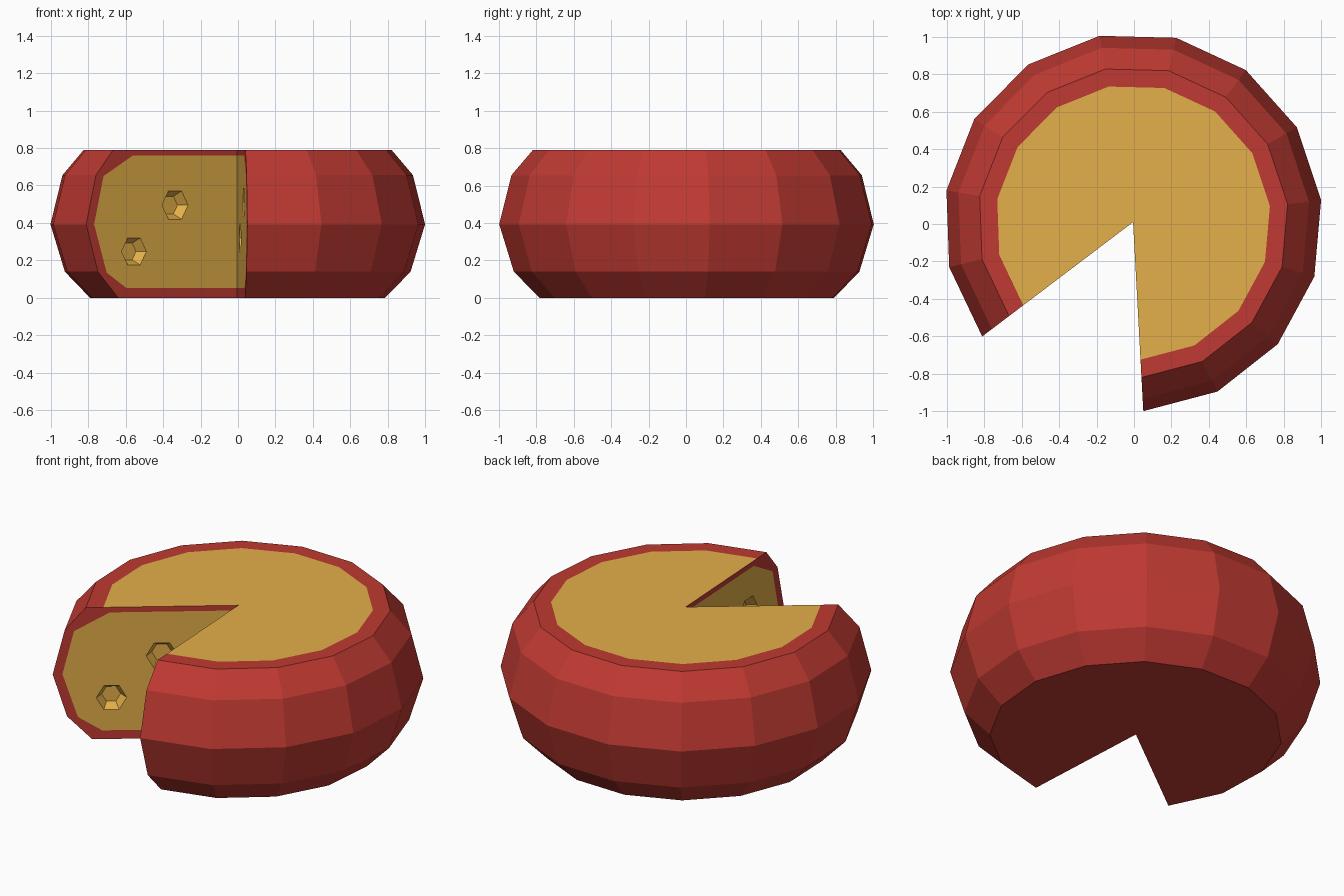
import bpy, bmesh, math
from mathutils import Vector

if "Cube" in bpy.data.objects:
    bpy.data.objects.remove(bpy.data.objects["Cube"])

SEG = 13
START, END = math.radians(-86.9), math.radians(217.15)
APEX = Vector((-0.005, 0.01, 0))
H = 0.79
# (radius, height) of the rind, from bottom axis to top axis
RIND = [(0, 0), (0.795, 0), (0.932, 0.14), (1.01, 0.393), (0.945, 0.655),
        (0.83, H), (0.735, H), (0, H)]
# outline of the cheese visible on the cut faces
PASTE = [(0, 0.052), (0.74, 0.052), (0.873, 0.135), (0.957, 0.393),
         (0.894, 0.65), (0.70, 0.759), (0, 0.759)]


def material(name, color):
    m = bpy.data.materials.new(name)
    m.diffuse_color = (*color, 1)
    m.use_nodes = True
    m.node_tree.nodes["Principled BSDF"].inputs["Base Color"].default_value = m.diffuse_color
    return m


bm = bmesh.new()


def point(r, z, a, inward=Vector((0, 0, 0))):
    return APEX + Vector((r * math.cos(a), r * math.sin(a), z)) + inward


def face(coords, mat):
    f = bm.faces.new([bm.verts.new(c) for c in coords])
    f.material_index = mat
    return f


# Revolved rind, with the cheese-coloured disc on top
for i in range(SEG):
    a = START + (END - START) * i / SEG
    b = START + (END - START) * (i + 1) / SEG
    for (r0, z0), (r1, z1) in zip(RIND, RIND[1:]):
        pts = [point(r0, z0, a)] + ([point(r0, z0, b)] if r0 else [])
        pts += ([point(r1, z1, b)] if r1 else []) + [point(r1, z1, a)]
        face(pts, 1 if r1 == 0 else 0)


def loop(verts):
    return [bm.edges.new((verts[i], verts[i - 1])) for i in range(len(verts))]


def cut_face(a, inward, holes):
    # red border around the paste
    face([point(r, z, a) for r, z in RIND + PASTE[::-1]], 0)
    # paste panel with hexagonal openings
    edges = loop([bm.verts.new(point(r, z, a)) for r, z in PASTE])
    for r, z, size in holes:
        rings = []
        for scale, depth in ((1, 0), (0.62, 0.05)):
            rings.append([bm.verts.new(point(
                r + size * scale * math.cos(k * math.pi / 3),
                z + size * scale * math.sin(k * math.pi / 3),
                a, inward * depth)) for k in range(6)])
        outer, inner = rings
        edges += loop(outer)
        # sloped walls and floor of the hole
        for k in range(6):
            bm.faces.new((outer[k - 1], outer[k], inner[k], inner[k - 1])).material_index = 1
        bm.faces.new(inner).material_index = 1
    res = bmesh.ops.triangle_fill(bm, edges=edges, use_beauty=True,
                                  normal=inward)
    for g in res["geom"]:
        if isinstance(g, bmesh.types.BMFace):
            g.material_index = 1


cut_face(END, Vector((math.sin(END), -math.cos(END), 0)),
         [(0.415, 0.495, 0.087), (0.69, 0.248, 0.083)])
cut_face(START, Vector((-math.sin(START), math.cos(START), 0)),
         [(0.65, 0.51, 0.085), (0.30, 0.32, 0.087)])

bmesh.ops.remove_doubles(bm, verts=bm.verts[:], dist=0.0005)
bmesh.ops.recalc_face_normals(bm, faces=bm.faces[:])

mesh = bpy.data.meshes.new("cheese_wheel")
bm.to_mesh(mesh)
bm.free()
mesh.materials.append(material("red_wax", (0.527, 0.042, 0.032)))
mesh.materials.append(material("yellow_cheese", (0.775, 0.429, 0.067)))
bpy.context.collection.objects.link(bpy.data.objects.new("cheese_wheel", mesh))
